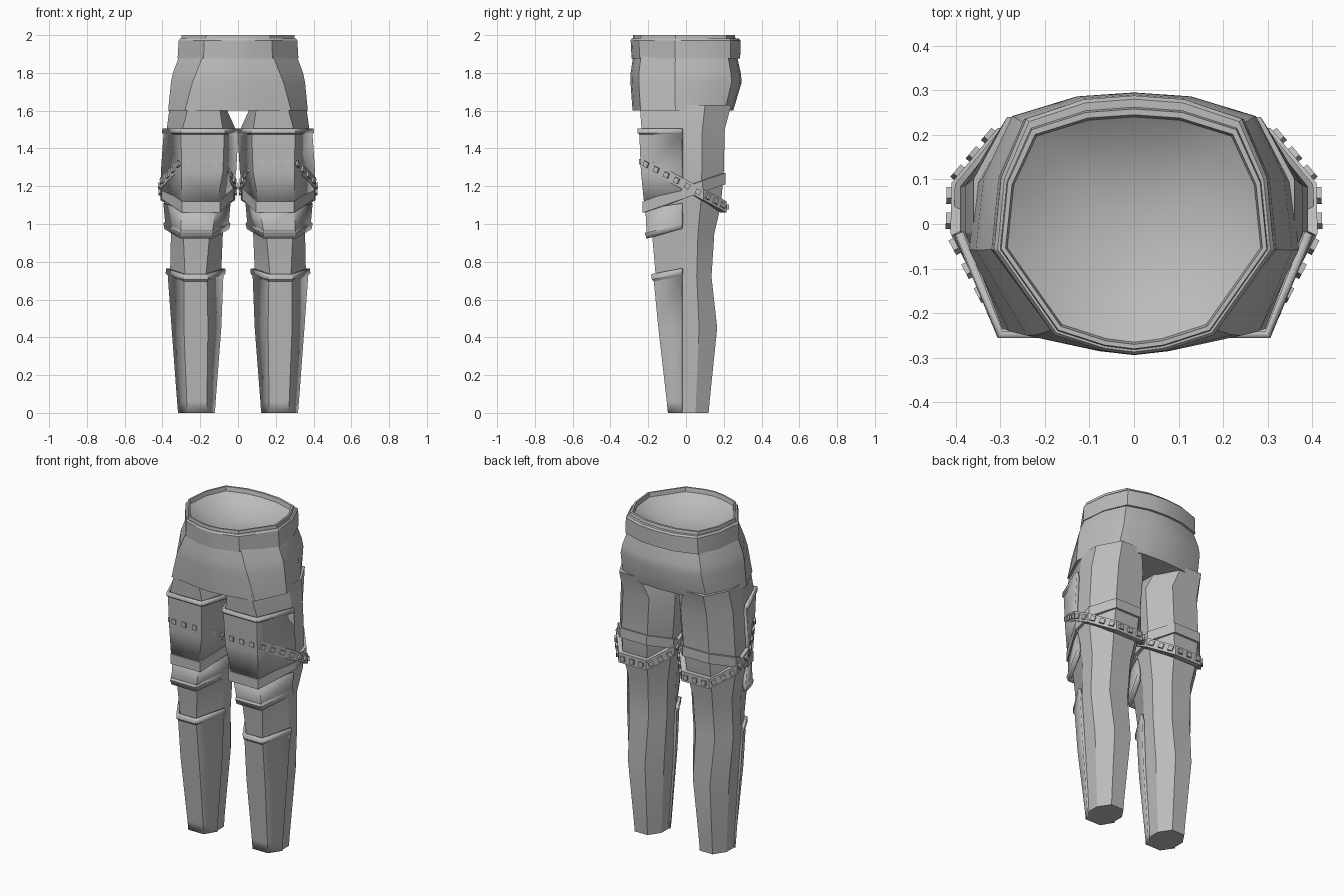
import bpy, bmesh, math
from mathutils import Vector, Matrix

cube = bpy.data.objects.get("Cube")
if cube:
    bpy.data.objects.remove(cube, do_unlink=True)

grey = bpy.data.materials.new("plain_grey")
grey.use_nodes = True
grey.diffuse_color = (0.5, 0.5, 0.5, 1)
grey.node_tree.nodes["Principled BSDF"].inputs["Base Color"].default_value = (0.5, 0.5, 0.5, 1)


def make(name, bm, side=1, angle=18, recalc=True):
    """Turn a bmesh into an object, mirrored in x when side is -1."""
    bmesh.ops.scale(bm, vec=(side, 1, 1), verts=bm.verts)
    if recalc:
        bmesh.ops.recalc_face_normals(bm, faces=bm.faces)
    mesh = bpy.data.meshes.new(name)
    bm.to_mesh(mesh)
    bm.free()
    mesh.materials.append(grey)
    ob = bpy.data.objects.new(name, mesh)
    bpy.context.collection.objects.link(ob)
    bpy.ops.object.select_all(action='DESELECT')
    ob.select_set(True)
    bpy.context.view_layer.objects.active = ob
    bpy.ops.object.shade_smooth_by_angle(angle=math.radians(angle))
    return ob


def loft(rings, closed=True, caps=True, wrap=False):
    """Skin a list of equal-length point rings."""
    bm = bmesh.new()
    vs = [[bm.verts.new(p) for p in r] for r in rings]
    n = len(vs[0])
    pairs = list(zip(vs, vs[1:])) + ([(vs[-1], vs[0])] if wrap else [])
    for a, b in pairs:
        for i in range(n if closed else n - 1):
            j = (i + 1) % n
            bm.faces.new((a[i], a[j], b[j], b[i]))
    if caps:
        bm.faces.new(vs[0])
        bm.faces.new(vs[-1])
    return bm


# Hip outline: half template mirrored; w = half width, f = front, b = back
def hip_ring(z, w, f, b, k=0.57, s=1.0):
    half = [(0, -f), (0.22, -0.97 * f), (k, -0.85 * f), (1, -0.2 * f), (0.95, 0.36 * b),
            (0.77, 0.82 * b), (0.36, 0.97 * b), (0, b)]
    pts = half + [(-x, y) for x, y in half[-2:0:-1]]
    return [(x * w * s, y * s, z) for x, y in pts]


make("hips", loft([hip_ring(1.55, 0.355, 0.262, 0.215, 0.78), hip_ring(1.60, 0.37, 0.283, 0.25, 0.76),
                   hip_ring(1.75, 0.355, 0.294, 0.295, 0.68), hip_ring(1.80, 0.345, 0.293, 0.29, 0.64),
                   hip_ring(1.89, 0.31, 0.28, 0.27, 0.6)][1:]), angle=30)

# Waistband with a raised lip and a dished top
make("waistband", loft([
    hip_ring(1.875, 0.30, 0.27, 0.26), hip_ring(1.876, 0.32, 0.288, 0.287),
    hip_ring(1.972, 0.314, 0.293, 0.288), hip_ring(1.982, 0.306, 0.287, 0.28),
    hip_ring(1.982, 0.30, 0.282, 0.262), hip_ring(2.0, 0.298, 0.28, 0.258),
    hip_ring(2.0, 0.288, 0.27, 0.245), hip_ring(1.975, 0.284, 0.265, 0.24),
    hip_ring(1.94, 0.284, 0.265, 0.24, s=0.8), hip_ring(1.91, 0.284, 0.265, 0.24, s=0.5),
    hip_ring(1.895, 0.284, 0.265, 0.24, s=0.2)]), angle=32)

# Leg sections: z, inner x, outer x, front y, back y, front facet from x to x
LEG = [(0.00, 0.13, 0.31, -0.088, 0.12, 0.17, 0.265),
       (0.06, 0.128, 0.313, -0.092, 0.125, 0.17, 0.266),
       (0.45, 0.10, 0.34, -0.135, 0.165, 0.165, 0.28),
       (0.72, 0.09, 0.36, -0.16, 0.135, 0.17, 0.28),
       (0.95, 0.08, 0.355, -0.18, 0.15, 0.15, 0.29),
       (1.10, 0.05, 0.385, -0.205, 0.185, 0.12, 0.29),
       (1.28, 0.028, 0.39, -0.222, 0.20, 0.09, 0.29),
       (1.50, 0.012, 0.378, -0.235, 0.205, 0.08, 0.295),
       (1.63, 0.07, 0.36, -0.245, 0.24, 0.10, 0.26)]


def leg_ring(z, off=0.0):
    """Eight-sided leg section at height z, pushed outward by off."""
    zc = min(max(z, 0), 1.63)
    for a, b in zip(LEG, LEG[1:]):
        if zc <= b[0]:
            t = (zc - a[0]) / (b[0] - a[0])
            _, xi, xo, yf, yb, fa, fb = [p + (q - p) * t for p, q in zip(a, b)]
            break
    y1, y2, q = -0.02, 0.42 * yb, (xo - xi) * 0.26
    pts = [(fa, yf), (fb, yf), (xo, y1), (xo, y2), (xo - q, yb), (xi + q, yb), (xi, y2), (xi, y1)]
    c = Vector(((xi + xo) / 2, (yf + yb) / 2))
    out = []
    for p in pts:
        v = Vector(p)
        v += (v - c).normalized() * off
        out.append(Vector((v.x, v.y, z)))
    return out


def plate(name, rows, side):
    """Front armour shell; rows are (z, offset, extra height at the sides)."""
    rings = []
    for z, off, dz in rows:
        r = leg_ring(z, off)
        cols = [r[7], r[0], r[1], r[2]]
        cols[0].z += dz
        cols[3].z += dz
        rings.append(cols)
    ob = make(name, loft(rings, closed=False, caps=False), side, recalc=False)
    mod = ob.modifiers.new("thickness", 'SOLIDIFY')
    mod.thickness, mod.offset = 0.018, 0


def tilted(zf, zb, dz, off):
    """Leg section on a plane running from height zf in front to zb behind."""
    base = leg_ring(1.2, off)
    y0, y1 = base[0].y, base[4].y
    return [Vector((p.x, p.y, zf + (zb - zf) * (p.y - y0) / (y1 - y0) + dz)) for p in base]


def strap(name, zf, zb, h, off, side):
    rings = [tilted(zf, zb, -h, -0.01), tilted(zf, zb, -h, off),
             tilted(zf, zb, h, off), tilted(zf, zb, h, -0.01)]
    make(name, loft(rings, caps=False, wrap=True), side)


def studs(name, zf, zb, off, side):
    """Small square studs spaced evenly round the belt."""
    bm = bmesh.new()
    pts = tilted(zf, zb, 0, off)
    for a, b in zip(pts, pts[1:] + pts[:1]):
        d = b - a
        n = max(1, round(d.length / 0.066))
        t = d.normalized()
        out = t.cross(Vector((0, 0, 1))).normalized()
        m = Matrix((t, out, t.cross(out))).transposed().to_4x4()
        for i in range(n):
            loc = Matrix.Translation(a + d * ((i + 0.5) / n))
            bmesh.ops.create_cube(bm, size=1, matrix=loc @ m @ Matrix.Diagonal((0.028, 0.022, 0.028, 1)))
    make(name, bm, side)


for label, s in (("left", 1), ("right", -1)):
    make(label + "_leg", loft([leg_ring(row[0]) for row in LEG]), s)
    plate(label + "_thigh_plate", [(1.08, 0.01, 0.05), (1.28, 0.01, 0.0), (1.48, 0.008, 0),
                                   (1.485, 0.016, 0), (1.505, 0.014, 0)], s)
    plate(label + "_knee_plate", [(0.925, 0.026, 0.05), (0.95, 0.032, 0.05), (0.96, 0.022, 0.05),
                                  (1.08, 0.006, 0.03)], s)
    plate(label + "_shin_plate", [(0.0, 0.0, 0), (0.06, 0.002, 0), (0.45, 0.004, 0),
                                  (0.70, 0.006, 0.03), (0.71, 0.016, 0.03), (0.735, 0.014, 0.03)], s)
    strap(label + "_lower_strap", 1.09, 1.24, 0.03, 0.016, s)
    strap(label + "_studded_belt", 1.33, 1.09, 0.03, 0.024, s)
    studs(label + "_belt_studs", 1.33, 1.09, 0.024, s)
